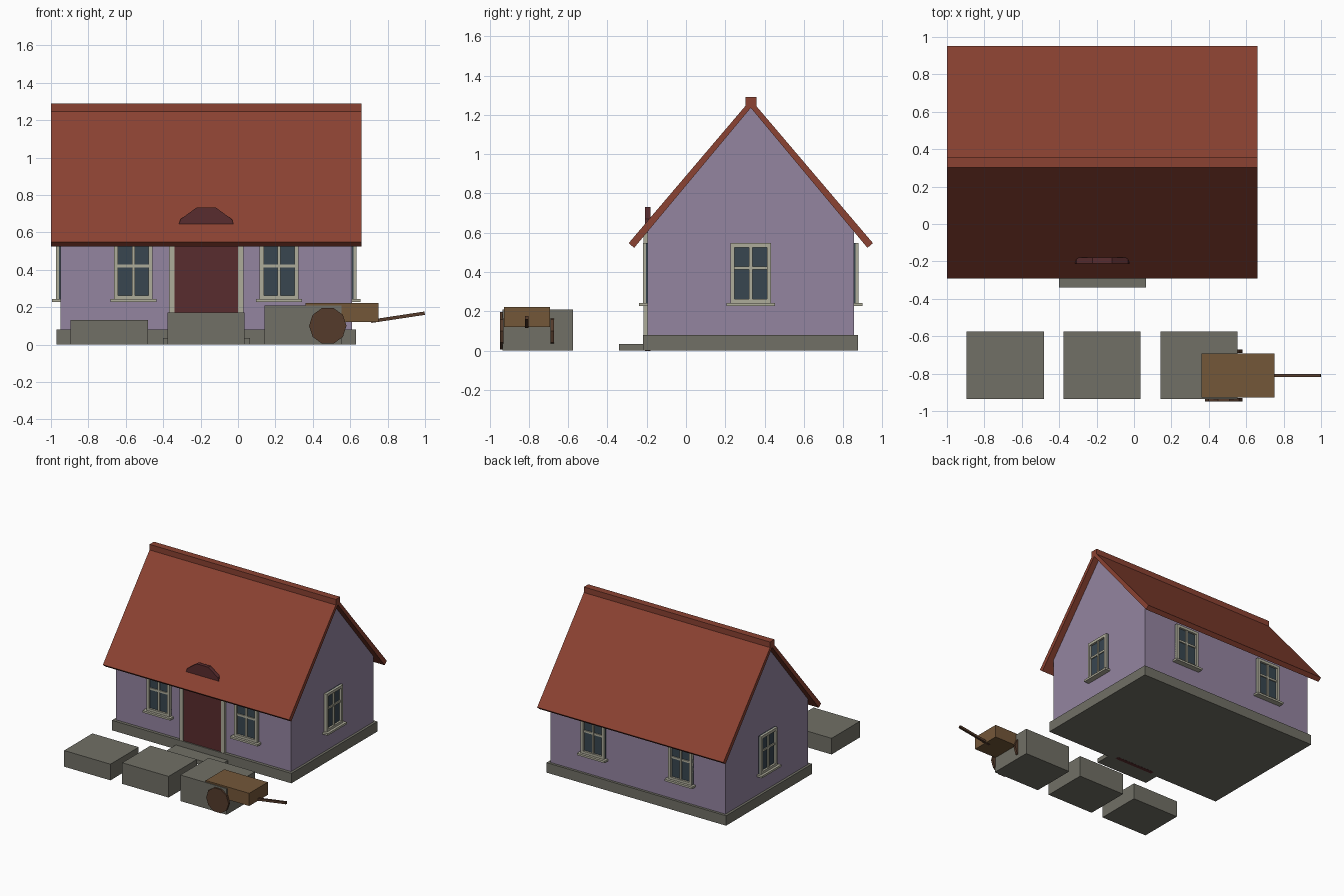
import bpy, bmesh
from math import pi
from mathutils import Matrix, Vector

cube = bpy.data.objects.get("Cube")
if cube:
    bpy.data.objects.remove(cube, do_unlink=True)


def material(name, hex_code):
    """Flat material from an sRGB hex string."""
    rgb = [int(hex_code[i:i + 2], 16) / 255 for i in (0, 2, 4)]
    colour = [c / 12.92 if c <= 0.04045 else ((c + 0.055) / 1.055) ** 2.4 for c in rgb] + [1]
    mat = bpy.data.materials.new(name)
    mat.use_nodes = True
    mat.diffuse_color = colour
    mat.node_tree.nodes["Principled BSDF"].inputs["Base Color"].default_value = colour
    return mat


ROOF = material("roof red", "8b4232")
WALL = material("lilac plaster", "9485a0")
STONE = material("grey stone", "717066")
TRIM = material("cream trim", "aeac9a")
DOOR = material("dark red door", "592c2e")
GLASS = material("dark glass", "384650")
WOOD = material("cart wood", "745739")
DARK = material("dark wood", "553b2b")


def finish(name, bm, mat, place=Matrix()):
    bmesh.ops.recalc_face_normals(bm, faces=bm.faces)
    mesh = bpy.data.meshes.new(name)
    bm.to_mesh(mesh)
    bm.free()
    mesh.materials.append(mat)
    obj = bpy.data.objects.new(name, mesh)
    obj.matrix_world = place
    bpy.context.collection.objects.link(obj)
    return obj


def add_box(bm, x, y, z):
    """Box from three (low, high) ranges."""
    spans = (x, y, z)
    centre = Vector([(a + b) / 2 for a, b in spans])
    size = [b - a for a, b in spans]
    bmesh.ops.create_cube(bm, size=1, matrix=Matrix.Translation(centre) @ Matrix.Diagonal(size + [1]))


def boxes(name, mat, *ranges, place=Matrix()):
    bm = bmesh.new()
    for r in ranges:
        add_box(bm, *r)
    return finish(name, bm, mat, place)


def prism(name, mat, profile, x0, x1):
    """Extrude a (y, z) profile along x."""
    bm = bmesh.new()
    face = bm.faces.new([bm.verts.new((x0, y, z)) for y, z in profile])
    out = bmesh.ops.extrude_face_region(bm, geom=[face])
    verts = [v for v in out["geom"] if isinstance(v, bmesh.types.BMVert)]
    bmesh.ops.translate(bm, verts=verts, vec=(x1 - x0, 0, 0))
    return finish(name, bm, mat)


def add_disc(bm, x, z, radius, y0, y1):
    """Ten-sided disc facing y with a corner at the top."""
    turn = Matrix.Rotation(pi / 2, 4, "X") @ Matrix.Rotation(pi / 2, 4, "Z")
    bmesh.ops.create_cone(bm, cap_ends=True, segments=10, radius1=radius, radius2=radius,
                          depth=y1 - y0, matrix=Matrix.Translation((x, (y0 + y1) / 2, z)) @ turn)


# House shell, symmetric about the ridge
MID = 0.33
HALF = 0.525
LEFT, RIGHT = -0.95, 0.61
FRONT, BACK = MID - HALF, MID + HALF
boxes("foundation", STONE, ((-0.97, 0.63), (-0.22, 0.875), (0, 0.08)))
prism("house_walls", WALL, [(FRONT, 0.06), (BACK, 0.06), (BACK, 0.606), (MID, 1.236), (FRONT, 0.606)],
      LEFT, RIGHT)

# Roof as one folded slab with a square ridge cap
prism("roof", ROOF, [(MID - 0.622, 0.547), (MID, 1.278), (MID + 0.622, 0.547),
                     (MID + 0.594, 0.523), (MID, 1.236), (MID - 0.594, 0.523)], -1, 0.66)
boxes("ridge_cap", ROOF, ((-1, 0.66), (MID - 0.028, MID + 0.028), (1.24, 1.29)))

# Door whose rounded top pokes through the roof
bm = bmesh.new()
add_box(bm, (-0.34, 0), (-0.21, -0.18), (-0.001, 0.57))
add_disc(bm, -0.17, 0.57, 0.17, -0.21, -0.18)
finish("door", bm, DOOR)
boxes("door_frame", TRIM, *[((x, x + 0.03), (-0.217, -0.18), (0.03, 0.6)) for x in (-0.37, 0)])
boxes("doorstep", STONE, ((-0.4, 0.065), (-0.34, -0.215), (0, 0.034)))


# Windows, built facing -y and turned onto each wall
def window(name, x, y, angle):
    place = Matrix.Translation((x, y, 0)) @ Matrix.Rotation(angle, 4, "Z")
    w, low, high, t = 0.104, 0.24, 0.548, 0.022
    depth = (-0.024, 0.01)
    boxes(name + "_glass", GLASS, ((-w, w), (-0.008, 0.01), (low, high)), place=place)
    boxes(name + "_frame", TRIM,
          ((-w, t - w), depth, (low, high)), ((w - t, w), depth, (low, high)),
          ((t - w, w - t), depth, (low, low + t)), ((t - w, w - t), depth, (high - t, high)),
          ((-0.008, 0.008), (-0.018, 0), (low, high)),
          ((t - w, w - t), (-0.016, 0), (0.412, 0.428)), place=place)
    boxes(name + "_sill", TRIM, ((-0.123, 0.123), (-0.044, 0.01), (0.227, 0.243)), place=place)


for side, x in (("right", -0.56), ("left", 0.22)):
    window("front_window_" + side, x, FRONT, 0)
    window("back_window_" + side, x, BACK, pi)
window("left_gable_window", RIGHT, MID, pi / 2)
window("right_gable_window", LEFT, MID, -pi / 2)

# Stone blocks in a row, each taller than the last
for i in range(3):
    x = -0.895 + 0.518 * i
    boxes(f"stone_block_{i + 1}", STONE, ((x, x + 0.413), (-0.935, -0.575), (0, 0.13 + 0.04 * i)))

# Handcart
boxes("cart_body", WOOD, ((0.362, 0.75), (-0.928, -0.692), (0.12, 0.222)))
bm = bmesh.new()
for y in (-0.948, -0.69):
    add_disc(bm, 0.48, 0.1, 0.1, y, y + 0.018)
finish("cart_wheels", bm, DARK)
tilt = Matrix.Translation((0.855, -0.81, 0.146)) @ Matrix.Rotation(-0.15, 4, "Y")
boxes("cart_handle", DARK, ((-0.145, 0.145), (-0.009, 0.009), (-0.009, 0.009)), place=tilt)
